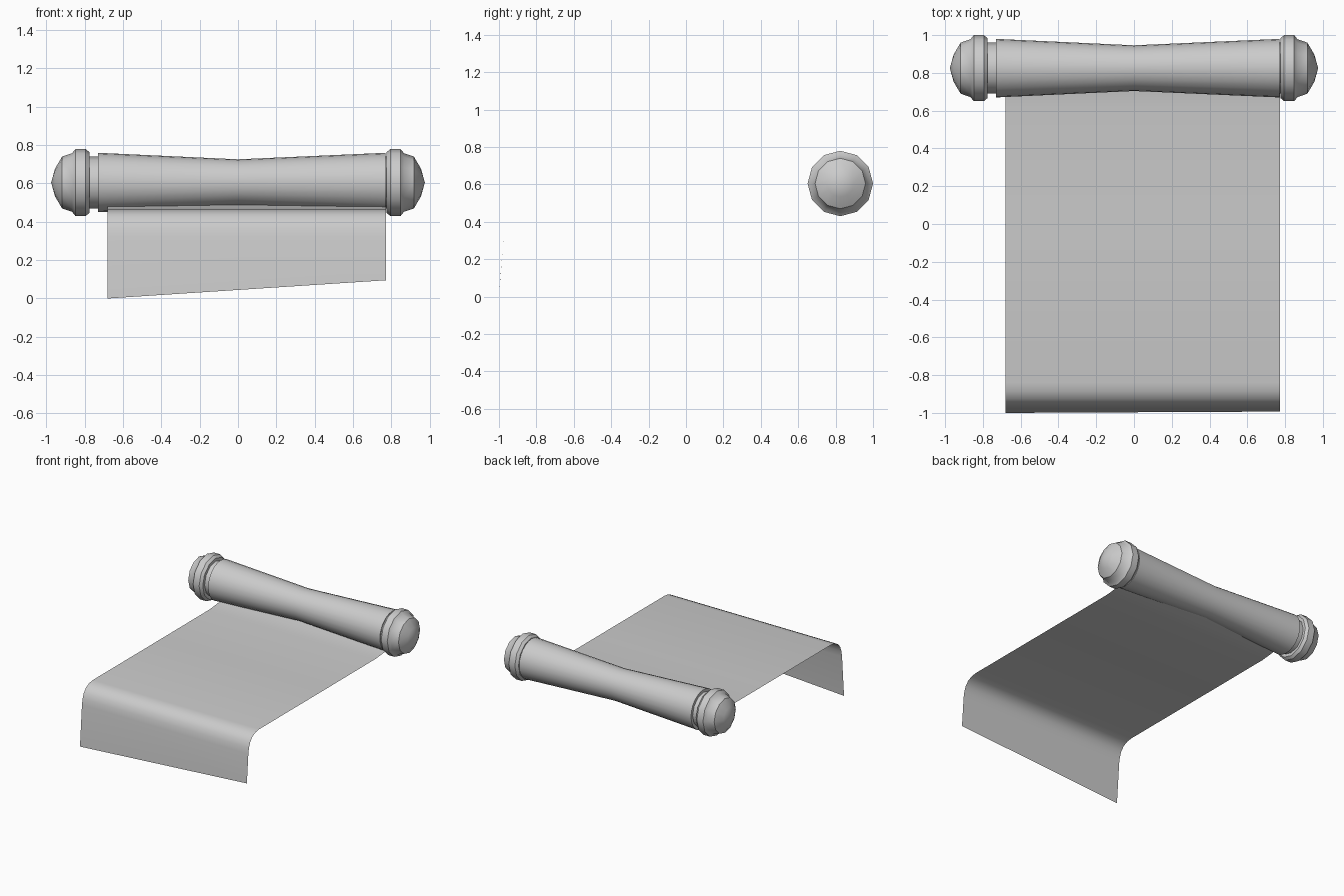
import bpy, bmesh, math

if "Cube" in bpy.data.objects:
    bpy.data.objects.remove(bpy.data.objects["Cube"])

Y0, Z0 = 0.825, 0.605  # roller axis


def finish(name, bm, angle):
    bmesh.ops.recalc_face_normals(bm, faces=bm.faces)
    me = bpy.data.meshes.new(name)
    bm.to_mesh(me)
    bm.free()
    ob = bpy.data.objects.new(name, me)
    bpy.context.collection.objects.link(ob)
    bpy.ops.object.select_all(action='DESELECT')
    bpy.context.view_layer.objects.active = ob
    ob.select_set(True)
    bpy.ops.object.shade_smooth_by_angle(angle=math.radians(angle))
    return ob


def lathe_x(name, profile, sides, angle=35):
    """Spin (x, radius) points around the roller axis."""
    bm = bmesh.new()
    rings = []
    for x, r in profile:
        if r == 0:
            rings.append([bm.verts.new((x, Y0, Z0))] * sides)
        else:
            rings.append([bm.verts.new((x, Y0 + r * math.sin(2 * math.pi * i / sides),
                                        Z0 + r * math.cos(2 * math.pi * i / sides)))
                          for i in range(sides)])
    for a, b in zip(rings, rings[1:]):
        for i in range(sides):
            j = (i + 1) % sides
            quad = list(dict.fromkeys((a[i], a[j], b[j], b[i])))
            bm.faces.new(quad)
    return finish(name, bm, angle)


# rolled paper body, waisted in the middle
lathe_x("paper_roll", [(-0.73, 0), (-0.73, 0.155), (0, 0.121), (0.77, 0.155), (0.77, 0)], 24)

# turned end knobs: neck, bevelled collar and dome
knob = [(0.70, 0.135), (0.775, 0.135), (0.775, 0.158), (0.795, 0.175), (0.848, 0.175),
        (0.866, 0.153), (0.918, 0.135), (0.955, 0.072), (0.975, 0)]
for side, label in ((-1, "left"), (1, "right")):
    lathe_x("end_knob_" + label, [(side * x, r) for x, r in knob], 12)

# unrolled sheet, bending down at the front with a slanted lower edge
path = [(0.80, 0.49), (0.72, 0.475), (0.62, 0.465), (0.0, 0.464), (-0.84, 0.464),
        (-0.885, 0.457), (-0.925, 0.437), (-0.952, 0.405), (-0.967, 0.365), (-0.975, 0.32)]
left = path + [(-1.0, 0.0)]
right = path + [(-0.993, 0.095)]
bm = bmesh.new()
rows = [(bm.verts.new((-0.68, *a)), bm.verts.new((0.773, *b))) for a, b in zip(left, right)]
for p, q in zip(rows, rows[1:]):
    bm.faces.new((p[0], p[1], q[1], q[0]))
finish("paper_sheet", bm, 40)
